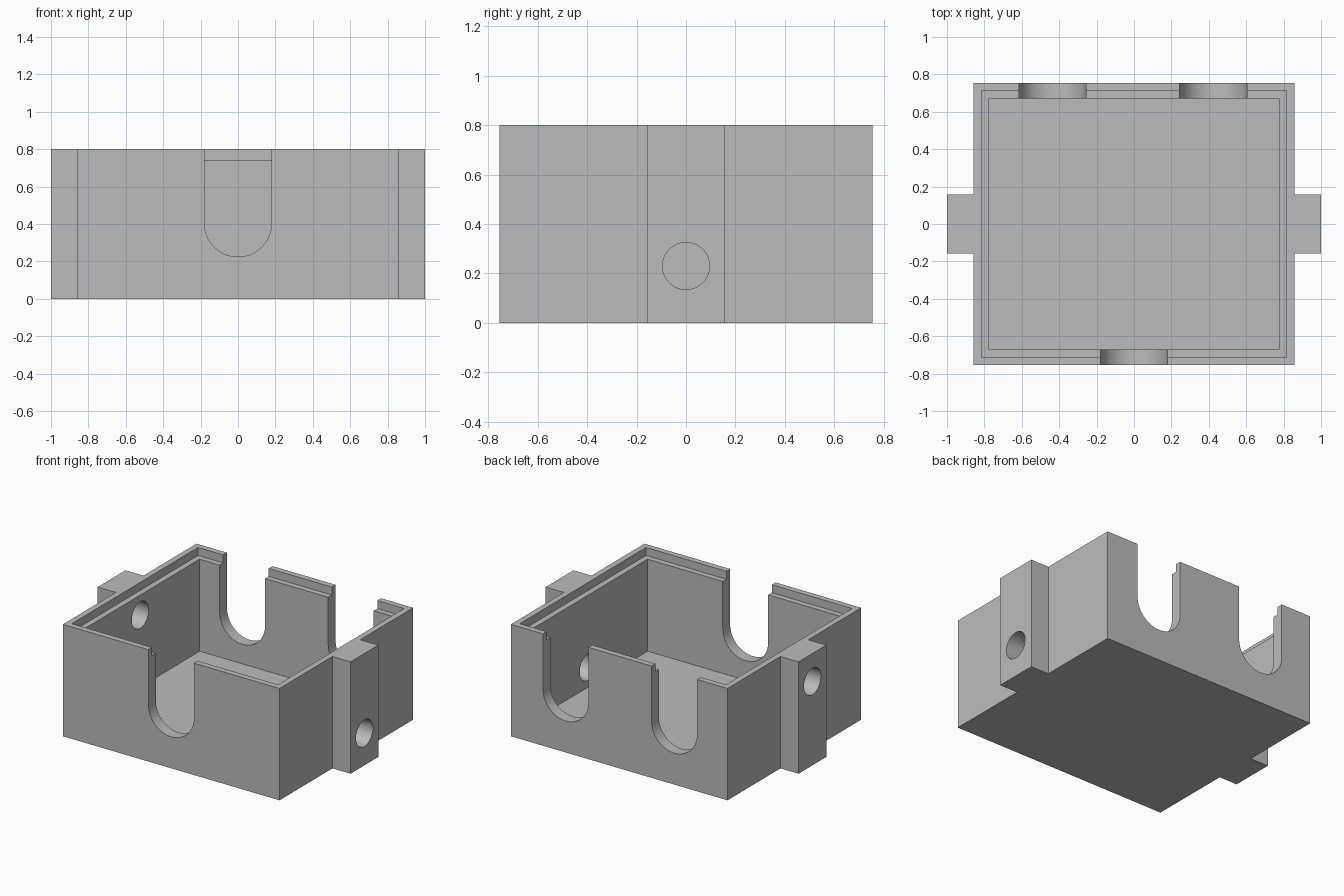
import bpy, bmesh, math

cube = bpy.data.objects.get("Cube")
if cube:
    bpy.data.objects.remove(cube, do_unlink=True)

# Main dimensions
W, D, H = 0.857, 0.755, 0.8          # body half width, half depth, height
TAB_X, TAB_Y = 1.0, 0.157            # side tab reach and half width
WALL, LIP, FLOOR, LEDGE = 0.083, 0.042, 0.085, 0.743
NOTCH_R, NOTCH_Z, HOLE_R = 0.18, 0.405, 0.095

grey = bpy.data.materials.new("plain grey")
grey.use_nodes = True
colour = (0.5, 0.5, 0.5, 1)
grey.diffuse_color = colour
grey.node_tree.nodes["Principled BSDF"].inputs["Base Color"].default_value = colour


def prism(name, outline, vector):
    """Extrude a closed outline of 3D points along a vector."""
    bm = bmesh.new()
    face = bm.faces.new([bm.verts.new(p) for p in outline])
    new = bmesh.ops.extrude_face_region(bm, geom=[face])["geom"]
    bmesh.ops.translate(bm, vec=vector,
                        verts=[v for v in new if isinstance(v, bmesh.types.BMVert)])
    bmesh.ops.recalc_face_normals(bm, faces=bm.faces)
    mesh = bpy.data.meshes.new(name)
    bm.to_mesh(mesh)
    bm.free()
    mesh.materials.append(grey)
    obj = bpy.data.objects.new(name, mesh)
    bpy.context.collection.objects.link(obj)
    return obj


def box_cutter(name, inset, bottom):
    x, y = W - inset, D - inset
    return prism(name, [(-x, -y, bottom), (x, -y, bottom), (x, y, bottom), (-x, y, bottom)],
                 (0, 0, 1))


def arc(radius, start, end, steps):
    angles = [start + (end - start) * i / steps for i in range(steps + 1)]
    return [(radius * math.cos(a), radius * math.sin(a)) for a in angles]


# Box body with a full-height tab on each side
half = [(W, -D), (W, -TAB_Y), (TAB_X, -TAB_Y), (TAB_X, TAB_Y), (W, TAB_Y), (W, D)]
outline = half + [(-x, -y) for x, y in half]
body = prism("open_box", [(x, y, 0) for x, y in outline], (0, 0, H))

# Cavity and the stepped recess around the rim
cutters = [box_cutter("cavity_cutter", WALL, FLOOR),
           box_cutter("rim_recess_cutter", LIP, LEDGE)]

# Round-bottomed slots: one in front, two in the back
for x, side in ((0, -1), (-0.436, 1), (0.423, 1)):
    shape = [(-NOTCH_R, 1)] + [(u, NOTCH_Z + v) for u, v in
                               arc(NOTCH_R, math.pi, 2 * math.pi, 32)] + [(NOTCH_R, 1)]
    cutters.append(prism("slot_cutter", [(x + u, side * 0.6, z) for u, z in shape],
                         (0, side * 0.4, 0)))

# Round hole through each tab and wall, low on one side and high on the other
for side, z in ((1, 0.23), (-1, 0.6)):
    ring = arc(HOLE_R, 0, 2 * math.pi, 48)[:-1]
    cutters.append(prism("hole_cutter", [(side * 0.6, u, z + v) for u, v in ring],
                         (side * 0.6, 0, 0)))

bpy.ops.object.select_all(action="DESELECT")
bpy.context.view_layer.objects.active = body
body.select_set(True)
for cutter in cutters:
    cut = body.modifiers.new("cut", "BOOLEAN")
    cut.operation, cut.solver, cut.object = "DIFFERENCE", "EXACT", cutter
    bpy.ops.object.modifier_apply(modifier=cut.name)
    bpy.data.objects.remove(cutter, do_unlink=True)

bpy.ops.object.shade_smooth_by_angle(angle=math.radians(30))
